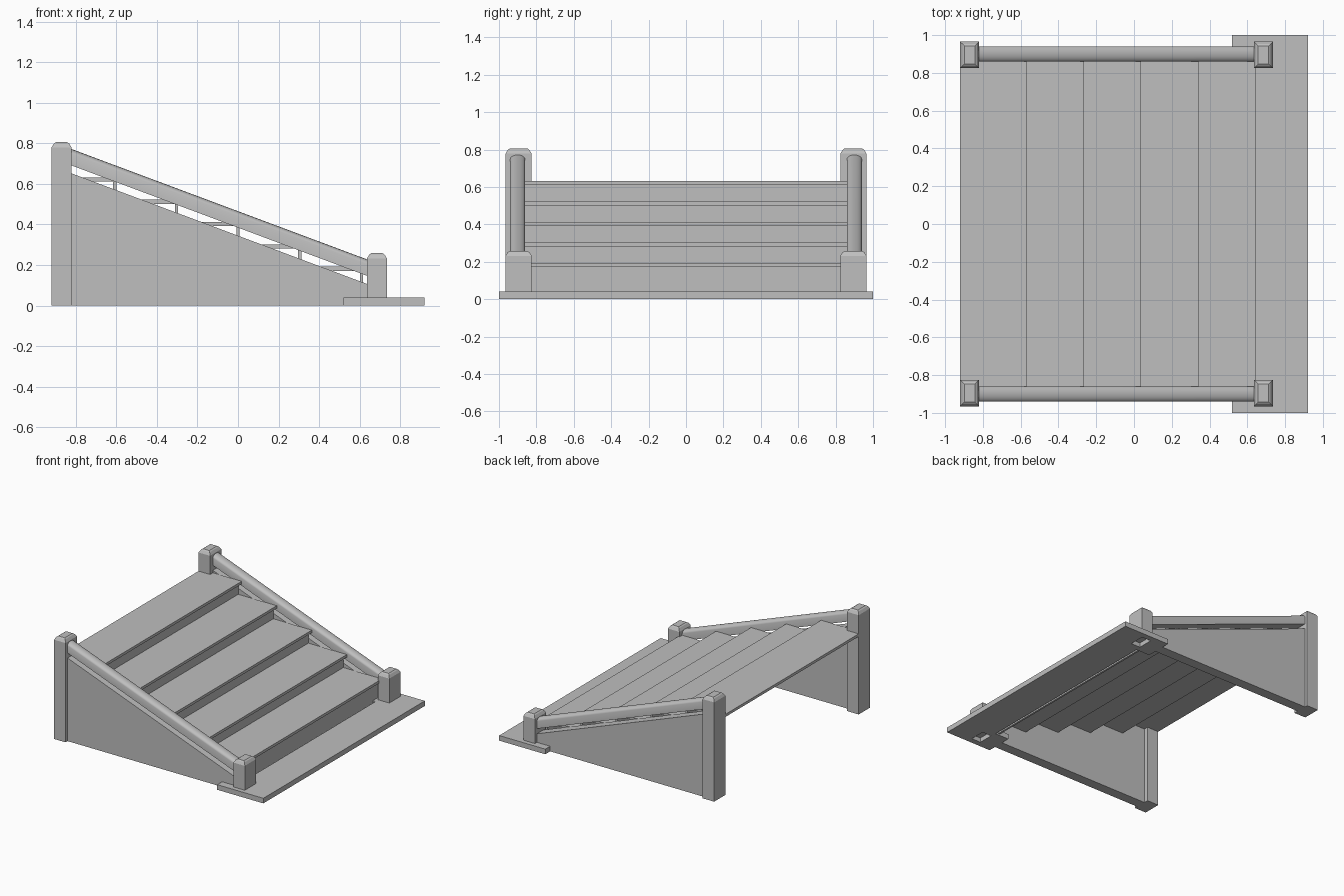
import bpy, bmesh, math
from mathutils import Vector

if "Cube" in bpy.data.objects:
    bpy.data.objects.remove(bpy.data.objects["Cube"], do_unlink=True)

grey = bpy.data.materials.new("plain_grey")
grey.use_nodes = True
colour = (0.52, 0.52, 0.52, 1)
grey.diffuse_color = colour
grey.node_tree.nodes["Principled BSDF"].inputs["Base Color"].default_value = colour


def finish(name, bm):
    bmesh.ops.recalc_face_normals(bm, faces=bm.faces)
    mesh = bpy.data.meshes.new(name)
    bm.to_mesh(mesh)
    bm.free()
    mesh.materials.append(grey)
    obj = bpy.data.objects.new(name, mesh)
    bpy.context.collection.objects.link(obj)
    return obj


def prism(name, points, offset):
    """Extrude a flat outline along an offset."""
    bm = bmesh.new()
    face = bm.faces.new([bm.verts.new(p) for p in points])
    ext = bmesh.ops.extrude_face_region(bm, geom=[face])
    new = [g for g in ext["geom"] if isinstance(g, bmesh.types.BMVert)]
    bmesh.ops.translate(bm, verts=new, vec=Vector(offset))
    return finish(name, bm)


def box(name, x0, x1, y0, y1, z0, z1):
    return prism(name, [(x0, y0, z0), (x1, y0, z0), (x1, y1, z0), (x0, y1, z0)],
                 (0, 0, z1 - z0))


def post(name, x0, x1, side, z0, shoulder):
    """Square post whose top steps in to a soft cap."""
    bm = bmesh.new()
    cx, cy = (x0 + x1) / 2, side * 0.895
    hx, hy = (x1 - x0) / 2, 0.07
    rings = []
    for z, inset in ((z0, 0), (shoulder, 0), (shoulder + 0.02, 0.012),
                     (shoulder + 0.027, 0.022)):
        rings.append([bm.verts.new((cx + sx * (hx - inset), cy + sy * (hy - inset), z))
                      for sx, sy in ((-1, -1), (1, -1), (1, 1), (-1, 1))])
    bm.faces.new(rings[0])
    bm.faces.new(rings[-1])
    for a, b in zip(rings, rings[1:]):
        for i in range(4):
            j = (i + 1) % 4
            bm.faces.new((a[i], a[j], b[j], b[i]))
    return finish(name, bm)


# Treads and risers
NOSE, RUN, TOP, RISE, THICK = -0.57, 0.304, 0.632, 0.11, 0.021
HALF = 0.86
for i in range(5):
    nose = NOSE + i * RUN
    top = TOP - i * RISE
    back = -0.92 if i == 0 else nose - RUN - 0.045
    box(f"tread_{i + 1}", back, nose, -HALF, HALF, top - THICK, top)
    riser_bottom = top - RISE if i < 4 else 0.01
    box(f"riser_{i + 1}", nose - 0.045, nose - 0.03, -HALF, HALF,
        riser_bottom, top - THICK)

# Base plate: a wide landing with a wing reaching back at each end
outline = [(0.92, -1), (0.92, 1), (0.52, 1), (0.52, 0.79), (0.64, 0.79),
           (0.64, -0.79), (0.52, -0.79), (0.52, -1)]
plate = prism("base_plate", [(x, y, 0) for x, y in outline], (0, 0, 0.04))

for side, label in ((1, "left"), (-1, "right")):
    # Posts, with a socket in the plate under the short one
    post(f"{label}_tall_post", -0.92, -0.82, side, 0, 0.778)
    post(f"{label}_short_post", 0.635, 0.735, side, 0.035, 0.231)
    ys = sorted((side * 0.835, side * 0.955))
    cutter = box(f"{label}_socket_cutter", 0.645, 0.725, *ys, -0.02, 0.06)
    cutter.hide_render = True
    cutter.hide_viewport = True
    cutter.display_type = 'WIRE'
    cut = plate.modifiers.new(f"{label}_socket", 'BOOLEAN')
    cut.operation = 'DIFFERENCE'
    cut.solver = 'EXACT'
    cut.object = cutter

    # Sloping side panel
    y = side * 0.9 - 0.04
    prism(f"{label}_side_panel",
          [(-0.83, y, 0), (0.64, y, 0), (0.64, y, 0.105), (-0.83, y, 0.655)],
          (0, 0.08, 0))

    # Handrail with a rounded top
    section = [(-0.83, side * 0.9 + 0.04, 0.694), (-0.83, side * 0.9 - 0.04, 0.694)]
    for k in range(9):
        a = math.pi - k * math.pi / 8
        section.append((-0.83, side * 0.9 + 0.04 * math.cos(a),
                        0.752 + 0.023 * math.sin(a)))
    rail = prism(f"{label}_handrail", section, (1.47, 0, -0.549))
    bpy.ops.object.select_all(action='DESELECT')
    rail.select_set(True)
    bpy.context.view_layer.objects.active = rail
    bpy.ops.object.shade_smooth_by_angle(angle=math.radians(40))
